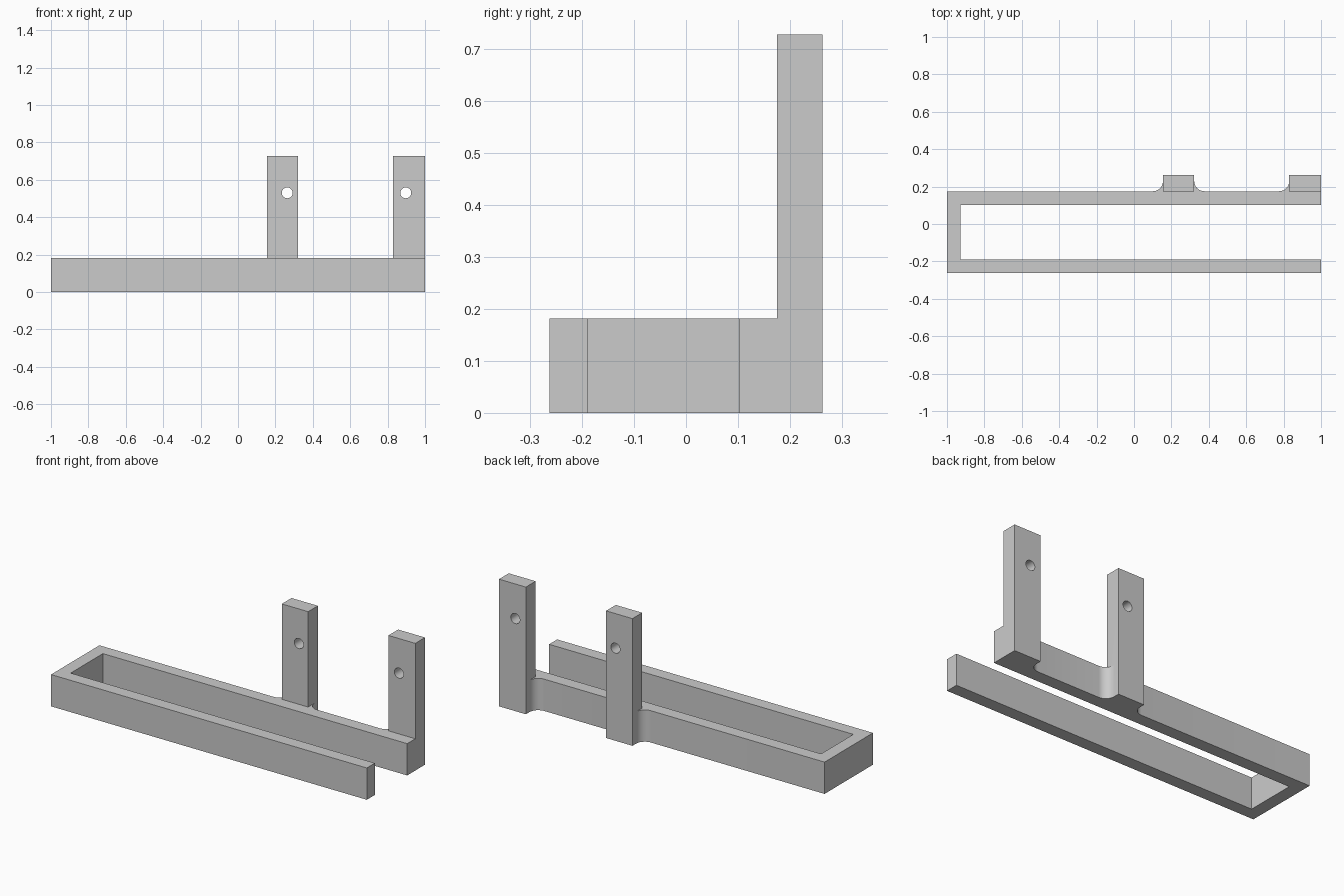
import bpy
import bmesh
from math import sin, cos, pi, radians

if "Cube" in bpy.data.objects:
    bpy.data.objects.remove(bpy.data.objects["Cube"])

grey = bpy.data.materials.new("plain grey")
grey.use_nodes = True
grey.diffuse_color = (0.6, 0.6, 0.6, 1)
grey.node_tree.nodes["Principled BSDF"].inputs["Base Color"].default_value = grey.diffuse_color

FRONT, BACK, RAIL_BACK = -0.263, 0.263, 0.175
RAIL, RAIL_TOP, POST_TOP = 0.073, 0.182, 0.728
FILLET = 0.055
HOLE_Z, HOLE_R = 0.53, 0.029
POSTS = [(0.155, 0.322, 0.263), (0.83, 1.0, 0.897)]  # left edge, right edge, hole


def prism(name, outline, z0, z1):
    """Extrude a flat outline upward from z0 to z1."""
    bm = bmesh.new()
    face = bm.faces.new([bm.verts.new((x, y, z0)) for x, y in outline])
    top = bmesh.ops.extrude_face_region(bm, geom=[face])["geom"]
    bmesh.ops.translate(bm, vec=(0, 0, z1 - z0),
                        verts=[v for v in top if isinstance(v, bmesh.types.BMVert)])
    bmesh.ops.recalc_face_normals(bm, faces=bm.faces)
    mesh = bpy.data.meshes.new(name)
    bm.to_mesh(mesh)
    bm.free()
    obj = bpy.data.objects.new(name, mesh)
    bpy.context.collection.objects.link(obj)
    mesh.materials.append(grey)
    return obj


def combine(target, other, operation):
    """Apply a boolean and discard the helper."""
    mod = target.modifiers.new("combine", "BOOLEAN")
    mod.operation, mod.solver, mod.object = operation, "EXACT", other
    bpy.context.view_layer.objects.active = target
    bpy.ops.object.modifier_apply(modifier=mod.name)
    bpy.data.objects.remove(other)


def fillet(x, side):
    """Concave quarter arc from the rail out to the post edge at x."""
    return [(x + side * FILLET * (1 - sin(a)), RAIL_BACK + FILLET * (1 - cos(a)))
            for a in (i * pi / 20 for i in range(11))]


# Open U frame, with the post feet and fillets along its back
outline = [(-1, FRONT), (1, FRONT), (1, FRONT + RAIL), (-1 + RAIL, FRONT + RAIL),
           (-1 + RAIL, RAIL_BACK - RAIL), (1, RAIL_BACK - RAIL)]
for left, right, _ in reversed(POSTS):
    if right < 1:
        outline += fillet(right, 1)
    outline += [(right, BACK), (left, BACK)] + fillet(left, -1)[::-1]
outline.append((-1, RAIL_BACK))
frame = prism("bracket_frame", outline, 0, RAIL_TOP)

# Upright posts with round screw holes
for left, right, hole_x in POSTS:
    post = prism("post", [(left, RAIL_BACK), (right, RAIL_BACK),
                          (right, BACK), (left, BACK)], RAIL_TOP / 2, POST_TOP)
    bpy.ops.mesh.primitive_cylinder_add(vertices=32, radius=HOLE_R, depth=0.4,
                                        location=(hole_x, 0.22, HOLE_Z),
                                        rotation=(pi / 2, 0, 0))
    drill = bpy.context.object
    drill.hide_render = True
    drill.data.materials.append(grey)
    combine(post, drill, "DIFFERENCE")
    combine(frame, post, "UNION")

bpy.ops.object.select_all(action="DESELECT")
frame.select_set(True)
bpy.context.view_layer.objects.active = frame
bpy.ops.object.shade_smooth_by_angle(angle=radians(30))
